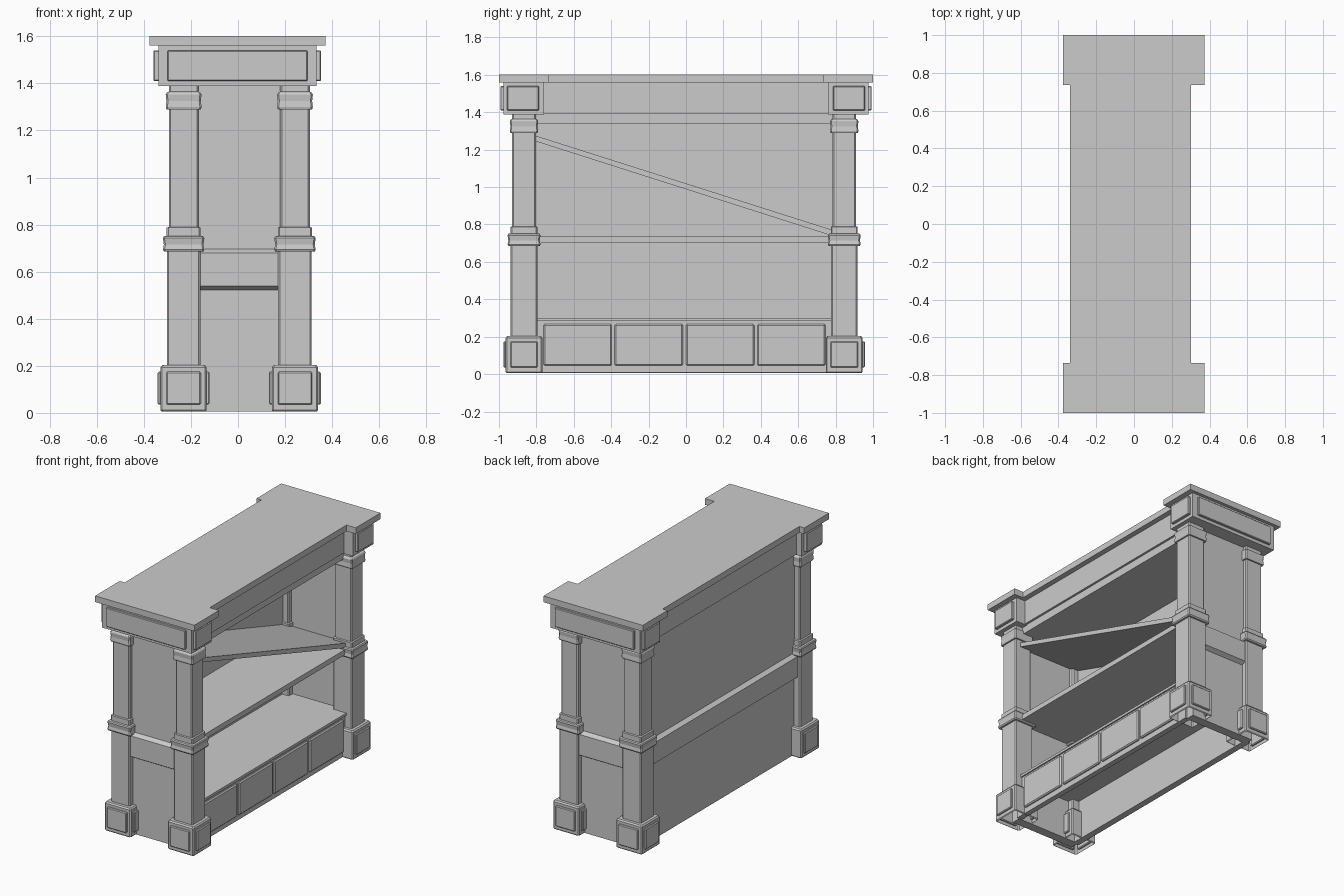
import bpy, bmesh

if "Cube" in bpy.data.objects:
    bpy.data.objects.remove(bpy.data.objects["Cube"])


def finish(name, bm):
    bmesh.ops.recalc_face_normals(bm, faces=bm.faces)
    me = bpy.data.meshes.new(name)
    bm.to_mesh(me)
    bm.free()
    ob = bpy.data.objects.new(name, me)
    bpy.context.collection.objects.link(ob)
    return ob


def box(name, x, y, z, bevel=0.0):
    bm = bmesh.new()
    bmesh.ops.create_cube(bm, size=1)
    for v in bm.verts:
        for i, r in enumerate((x, y, z)):
            v.co[i] = (r[0] + r[1]) / 2 + v.co[i] * abs(r[1] - r[0])
    if bevel:
        bmesh.ops.bevel(bm, geom=bm.edges[:], offset=bevel, segments=1, affect='EDGES')
    return finish(name, bm)


def prism(name, outline, depth):
    """Closed outline of 3D points swept along a vector."""
    bm = bmesh.new()
    face = bm.faces.new([bm.verts.new(p) for p in outline])
    out = bmesh.ops.extrude_face_region(bm, geom=[face])
    bmesh.ops.translate(bm, vec=depth,
                        verts=[g for g in out['geom'] if isinstance(g, bmesh.types.BMVert)])
    return finish(name, bm)


def column(name, cx, cy, profile, c=0.007):
    """Chamfered square rings lofted up the profile; open underneath."""
    bm = bmesh.new()
    rings = []
    for h, z in profile:
        k = h - c
        pts = [(h, -k), (h, k), (k, h), (-k, h), (-h, k), (-h, -k), (-k, -h), (k, -h)]
        rings.append([bm.verts.new((cx + px, cy + py, z)) for px, py in pts])
    for a, b in zip(rings, rings[1:]):
        for i in range(8):
            j = (i + 1) % 8
            bm.faces.new((a[i], a[j], b[j], b[i]))
    bm.faces.new(rings[-1])
    return finish(name, bm)


# Top slab with wider ends
w, m = (-0.375, 0.372), (-0.338, 0.302)
prism("top_slab", [(w[0], -1, 1.56), (w[1], -1, 1.56), (w[1], -0.735, 1.56), (m[1], -0.735, 1.56),
                   (m[1], 0.735, 1.56), (w[1], 0.735, 1.56), (w[1], 1, 1.56), (w[0], 1, 1.56),
                   (w[0], 0.735, 1.56), (m[0], 0.735, 1.56), (m[0], -0.735, 1.56), (w[0], -0.735, 1.56)],
      (0, 0, 0.042))

# Frieze between the end blocks and ceiling below it
box("frieze", (-0.30, 0.265), (-0.77, 0.77), (1.393, 1.56))
box("ceiling", (-0.255, 0.25), (-0.85, 0.85), (1.34, 1.395))

# Column outline: base block, shaft, middle band, upper shaft, capital
profile = [(0.093, 0.006), (0.098, 0.012), (0.098, 0.193), (0.091, 0.203), (0.071, 0.203),
           (0.071, 0.686), (0.084, 0.686), (0.088, 0.694), (0.084, 0.715), (0.088, 0.742),
           (0.084, 0.75), (0.072, 0.752), (0.072, 0.787), (0.063, 0.79), (0.063, 1.29),
           (0.073, 1.29), (0.076, 1.30), (0.073, 1.325), (0.076, 1.352), (0.072, 1.36),
           (0.063, 1.365), (0.063, 1.393)]

for end, s, cy in (("front", -1, -0.866), ("rear", 1, 0.846)):
    # End blocks with raised panels
    box(end + "_end_block", (-0.338, 0.334), (s * 0.76, s * 0.977), (1.388, 1.56))
    box(end + "_end_block_panel", (-0.30, 0.295), (s * 0.96, s * 0.993), (1.41, 1.54), 0.004)
    for side, xa, xb in (("left", -0.359, -0.32), ("right", 0.32, 0.353)):
        box(f"{end}_{side}_block_panel", (xa, xb), (s * 0.786, s * 0.957), (1.41, 1.54), 0.004)

    # Columns with raised panels on their base blocks
    for side, cx in (("left", -0.231), ("right", 0.242)):
        column(f"{end}_{side}_column", cx, cy, profile)
        for t in (-1, 1):
            box(f"{end}_{side}_base_side_panel", (cx + t * 0.085, cx + t * 0.11),
                (cy - 0.073, cy + 0.073), (0.035, 0.175), 0.005)
        box(f"{end}_{side}_base_end_panel", (cx - 0.073, cx + 0.073),
            (cy + s * 0.085, cy + s * 0.11), (0.035, 0.175), 0.005)

    # End wall and sloped-edge rail
    wall = cy + s * 0.033
    box(end + "_end_wall", (-0.24, 0.25), (cy - s * 0.03, wall), (0.005, 1.393))
    face = wall + s * 0.028
    prism(end + "_end_rail", [(-0.23, cy, 0.697), (-0.23, wall, 0.697), (-0.23, face, 0.68),
                              (-0.23, face, 0.54), (-0.23, wall, 0.523), (-0.23, cy, 0.523)],
          (0.47, 0, 0))

# Back wall and its rail
box("back_wall", (-0.255, -0.21), (-0.85, 0.84), (0.005, 1.393))
prism("back_rail", [(-0.23, -0.85, 0.697), (-0.255, -0.85, 0.697), (-0.283, -0.85, 0.68),
                    (-0.283, -0.85, 0.54), (-0.255, -0.85, 0.523), (-0.23, -0.85, 0.523)],
      (0, 1.69, 0))

# Shelves and the slanted display board
box("middle_shelf", (-0.22, 0.27), (-0.85, 0.83), (0.70, 0.735))
box("lower_shelf", (-0.22, 0.272), (-0.85, 0.83), (0.283, 0.30))
prism("slanted_shelf", [(-0.22, -0.83, 1.283), (-0.22, 0.81, 0.762),
                        (-0.22, 0.81, 0.73), (-0.22, -0.83, 1.253)], (0.485, 0, 0))

# Drawer apron and fronts
box("drawer_apron", (0.225, 0.262), (-0.84, 0.82), (0.008, 0.285))
for i in range(4):
    y0 = -0.762 + i * 0.381
    box(f"drawer_front_{i + 1}", (0.25, 0.276), (y0, y0 + 0.365), (0.045, 0.268), 0.007)
